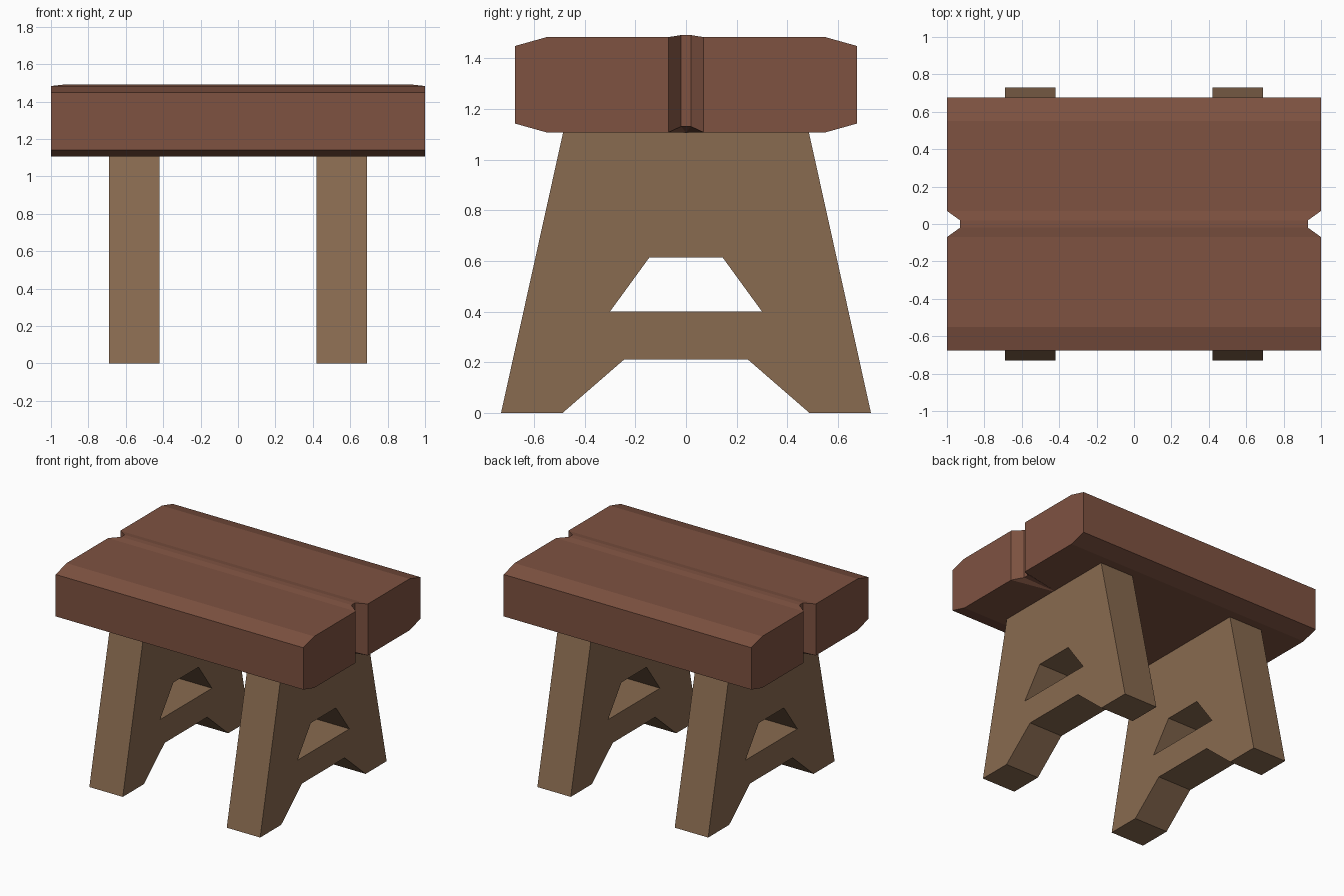
import bpy, bmesh

if "Cube" in bpy.data.objects:
    bpy.data.objects.remove(bpy.data.objects["Cube"])


def material(name, rgb):
    mat = bpy.data.materials.new(name)
    mat.diffuse_color = (*rgb, 1)
    mat.use_nodes = True
    mat.node_tree.nodes["Principled BSDF"].inputs["Base Color"].default_value = mat.diffuse_color
    return mat


def finish(name, bm, mat, mirror_x, mirror_y):
    """Orient the open part, then mirror it over the chosen axes."""
    me = bpy.data.meshes.new(name)
    bm.to_mesh(me)
    bm.free()
    me.materials.append(mat)
    ob = bpy.data.objects.new(name, me)
    bpy.context.collection.objects.link(ob)
    mod = ob.modifiers.new("mirror", 'MIRROR')
    mod.use_axis = (mirror_x, mirror_y, False)
    return ob


red_wood = material("red_wood", (0.21, 0.085, 0.053))
brown_wood = material("brown_wood", (0.25, 0.145, 0.08))

# Seat: one quarter with bevelled long edge, low centre ridge and notched end
top_end = [(1, .675, 1.448), (1, .55, 1.483), (1, .07, 1.483), (.93, .02, 1.491), (.93, 0, 1.491)]
low_end = [(1, .675, 1.142), (1, .55, 1.107), (1, .07, 1.107), (.93, .02, 1.13), (.93, 0, 1.13)]
bm = bmesh.new()
T = [bm.verts.new(p) for p in top_end]
B = [bm.verts.new(p) for p in low_end]
TM = [bm.verts.new((0, y, z)) for _, y, z in top_end]
BM = [bm.verts.new((0, y, z)) for _, y, z in low_end[:2]]
mid = bm.verts.new((0, 0, 1.107))
tip = bm.verts.new((.66, 0, 1.107))
for i in range(4):
    bm.faces.new((T[i], T[i + 1], TM[i + 1], TM[i]))
bm.faces.new((T[0], TM[0], BM[0], B[0]))                    # long side
bm.faces.new((B[0], BM[0], BM[1], B[1]))                    # lower bevel
bm.faces.new((B[1], BM[1], mid, tip, B[2]))                 # underside
bm.faces.new((B[2], tip, B[3]))                             # shallow dent
bm.faces.new((B[3], tip, B[4]))
bm.faces.new((T[0], B[0], B[1], B[2], T[2], T[1]))          # board end
for i in (2, 3):
    bm.faces.new((T[i], B[i], B[i + 1], T[i + 1]))          # end notch
finish("seat", bm, red_wood, True, True)

# Legs: half of an A-shaped panel with a trapezoid opening, extruded and mirrored
half_panel = [(0, .21), (.245, .21), (.487, 0), (.73, 0), (.485, 1.107), (0, 1.107),
              (0, .613), (.145, .613), (.30, .40), (0, .40)]
for name, x in (("left_leg", -.69), ("right_leg", .42)):
    bm = bmesh.new()
    face = bm.faces.new([bm.verts.new((x, y, z)) for y, z in half_panel])
    out = bmesh.ops.extrude_face_region(bm, geom=[face], use_keep_orig=True)
    moved = [g for g in out["geom"] if isinstance(g, bmesh.types.BMVert)]
    bmesh.ops.translate(bm, verts=moved, vec=(.27, 0, 0))
    bmesh.ops.recalc_face_normals(bm, faces=bm.faces)
    seam = [f for f in bm.faces if all(abs(v.co.y) < 1e-6 for v in f.verts)]
    bmesh.ops.delete(bm, geom=seam, context='FACES_ONLY')
    finish(name, bm, brown_wood, False, True)
